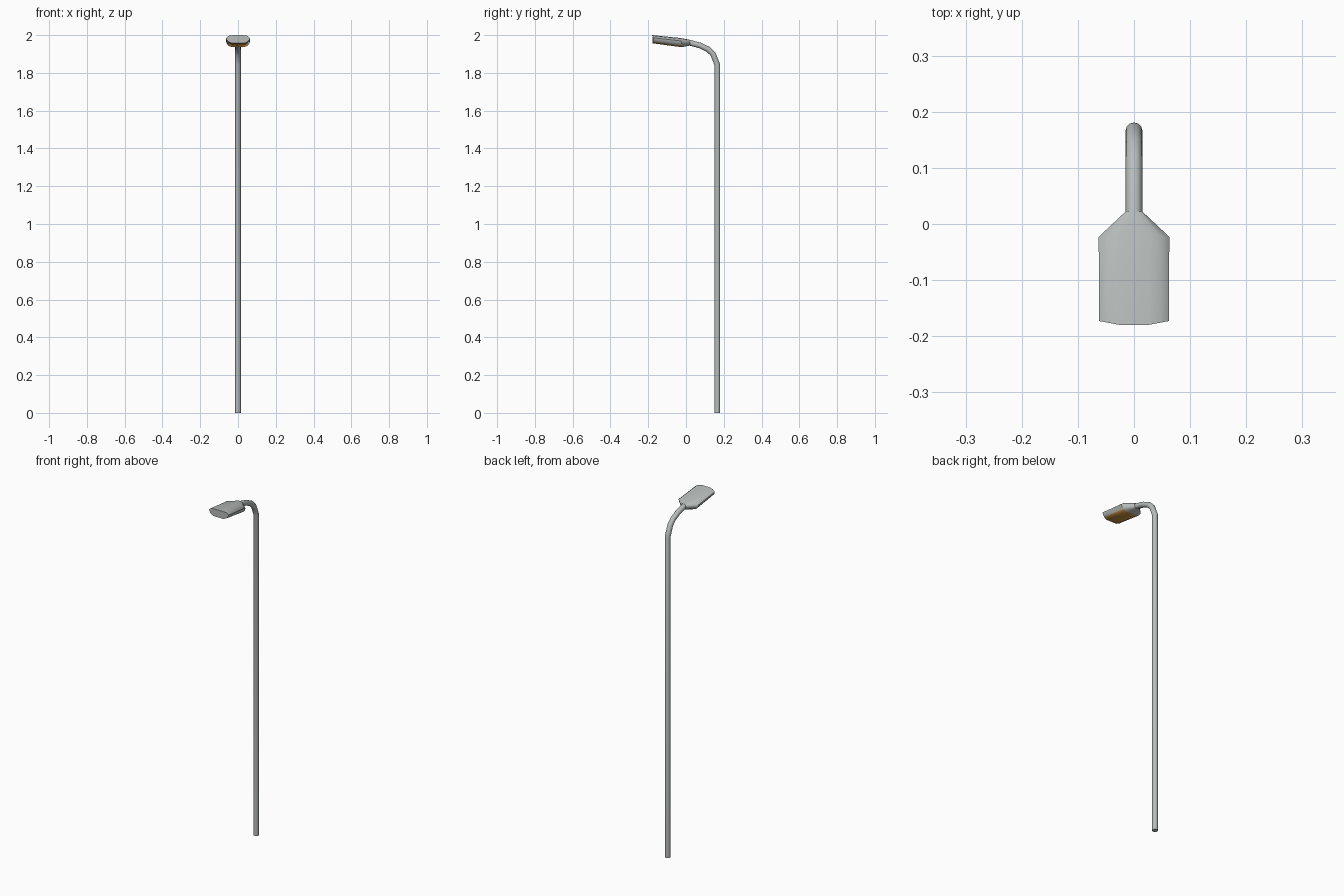
import bpy, bmesh, math
from mathutils import Vector

if "Cube" in bpy.data.objects:
    bpy.data.objects.remove(bpy.data.objects["Cube"])


def material(name, rgb):
    m = bpy.data.materials.new(name)
    m.diffuse_color = (*rgb, 1)
    m.use_nodes = True
    m.node_tree.nodes["Principled BSDF"].inputs["Base Color"].default_value = m.diffuse_color
    return m


grey = material("galvanised grey", (0.48, 0.51, 0.50))
amber = material("amber lens", (0.55, 0.27, 0.05))


def loft(name, rings, mats):
    """Skin a list of equal-length point rings and cap both ends."""
    bm = bmesh.new()
    loops = [[bm.verts.new(p) for p in r] for r in rings]
    n = len(rings[0])
    for a, b in zip(loops, loops[1:]):
        for i in range(n):
            j = (i + 1) % n
            bm.faces.new((a[i], a[j], b[j], b[i]))
    bm.faces.new(loops[0])
    bm.faces.new(loops[-1])
    bmesh.ops.recalc_face_normals(bm, faces=bm.faces[:])
    me = bpy.data.meshes.new(name)
    bm.to_mesh(me)
    bm.free()
    for m in mats:
        me.materials.append(m)
    ob = bpy.data.objects.new(name, me)
    bpy.context.collection.objects.link(ob)
    bpy.ops.object.select_all(action='DESELECT')
    ob.select_set(True)
    bpy.context.view_layer.objects.active = ob
    bpy.ops.object.shade_smooth_by_angle(angle=math.radians(40))
    return ob


# Pole with curved arm: round section swept along a bent path
R, SIDES = 0.015, 12
path = [Vector((0, y, z)) for y, z in
        [(0.166, 0), (0.166, 1.843), (0.143, 1.9), (0.117, 1.925), (0.075, 1.945), (0.015, 1.961)]]
rings = []
for i, p in enumerate(path):
    d_in = (p - path[max(i - 1, 0)]).normalized()
    d_out = (path[min(i + 1, len(path) - 1)] - p).normalized()
    t = (d_in + d_out).normalized()
    side = Vector((1, 0, 0))
    up = side.cross(t)
    rings.append([p + R * (math.cos(a) * side + math.sin(a) * up)
                  for a in (2 * math.pi * k / SIDES for k in range(SIDES))])
loft("pole_and_arm", rings, [grey])

# Lamp head: rounded flat section, (x fraction, height fraction from top)
half = [(0.40, 0.0), (0.78, 0.08), (1.0, 0.32), (0.97, 0.56), (0.80, 0.84), (0.52, 1.0)]
section = half + [(-x, h) for x, h in reversed(half)]


def head_ring(y, half_width, top, bottom, sweep=0.0):
    return [(half_width * x, y + sweep * max(0, abs(x) - 0.4) / 0.6,
             top + (bottom - top) * h) for x, h in section]


head = loft("lamp_head", [
    head_ring(-0.180, 0.062, 2.0, 1.957, 0.007),
    head_ring(-0.023, 0.063, 1.984, 1.936),
    head_ring(0.022, 0.015, 1.975, 1.945),
], [grey, amber])

# Amber lens on the flat underside of the head
for f in head.data.polygons:
    if f.normal.z < -0.8 and f.center.y < -0.05:
        f.material_index = 1
